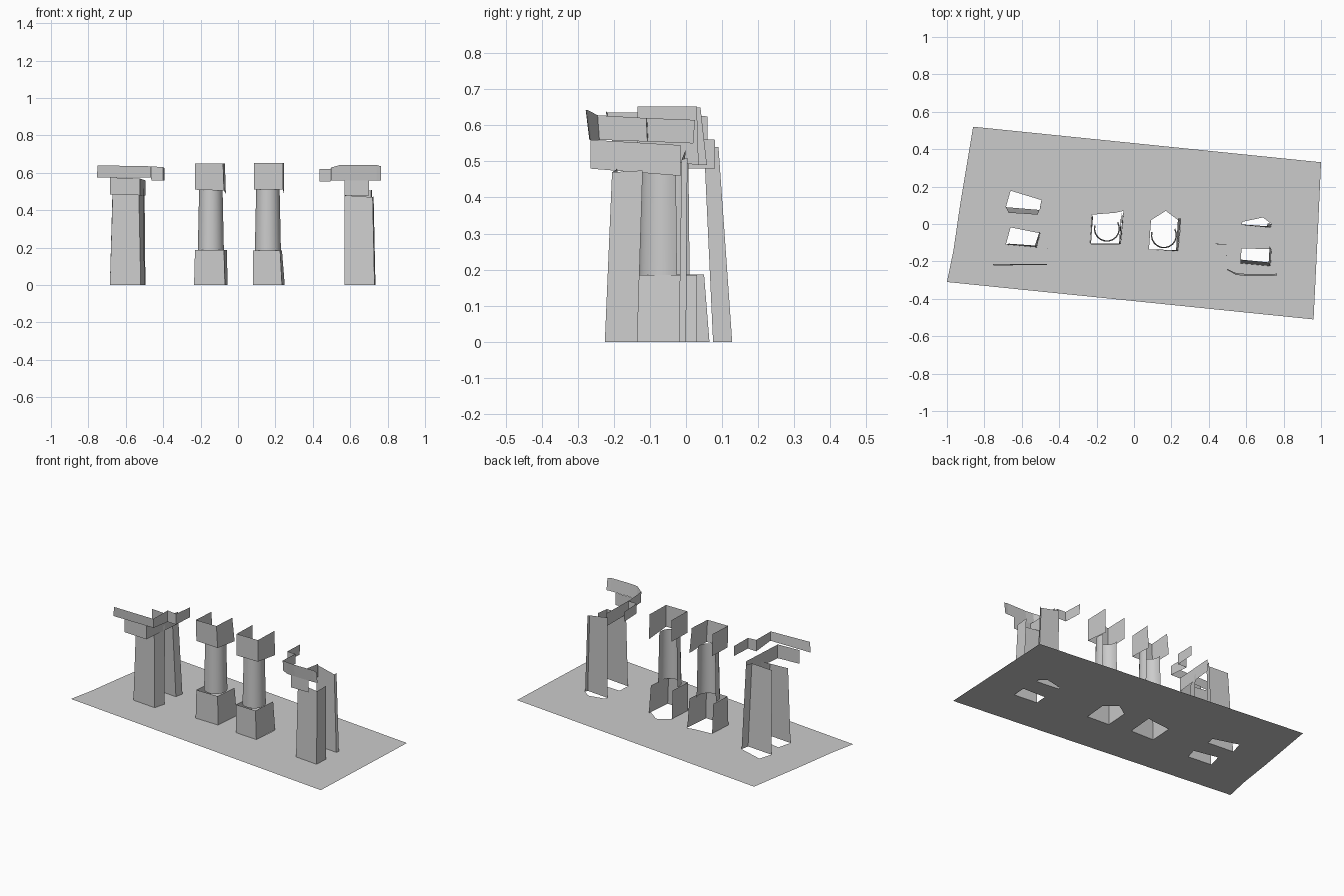
import bpy, math


def wall(name, low, high, z0, z1):
    """Open upright strip between a lower and an upper outline; z may vary per point."""
    n = len(low)
    zs = lambda z: z if isinstance(z, (list, tuple)) else [z] * n
    verts = [(x, y, z) for (x, y), z in zip(low, zs(z0))]
    verts += [(x, y, z) for (x, y), z in zip(high, zs(z1))]
    faces = [(i, i + 1, n + i + 1, n + i) for i in range(n - 1)]
    mesh = bpy.data.meshes.new(name)
    mesh.from_pydata(verts, [], faces)
    ob = bpy.data.objects.new(name, mesh)
    bpy.context.collection.objects.link(ob)
    return ob


def ground(name, outline, holes):
    """Flat sheet with openings under each support."""
    cu = bpy.data.curves.new(name, 'CURVE')
    cu.dimensions, cu.fill_mode = '2D', 'BOTH'
    for loop in [outline] + holes:
        s = cu.splines.new('POLY')
        s.points.add(len(loop) - 1)
        for p, (x, y) in zip(s.points, loop):
            p.co = (x, y, 0, 1)
        s.use_cyclic_u = True
    tmp = bpy.data.objects.new(name + "_outline", cu)
    bpy.context.collection.objects.link(tmp)
    bpy.context.view_layer.update()
    dg = bpy.context.evaluated_depsgraph_get()
    mesh = bpy.data.meshes.new_from_object(tmp.evaluated_get(dg))
    bpy.data.objects.remove(tmp)
    ob = bpy.data.objects.new(name, mesh)
    bpy.context.collection.objects.link(ob)


# Ground sheet
holes = [
    [(-.685, .09), (-.505, .075), (-.495, .128), (-.66, .178)],
    [(-.685, -.11), (-.52, -.125), (-.50, -.05), (-.66, -.018)],
    [(-.235, -.105), (-.07, -.108), (-.055, .07), (-.10, .06), (-.225, .05)],
    [(.08, -.135), (.235, -.145), (.25, .01), (.17, .07), (.09, .02)],
    [(.57, -.21), (.73, -.225), (.735, -.135), (.575, -.13)],
    [(.575, -.005), (.73, -.02), (.735, .0), (.69, .035), (.58, .012)],
]
ground("ground", [(-1, -.31), (.96, -.51), (.985, 0), (1, .33), (-.86, .52),
                  (-.93, .10), (-.965, -.14)], holes)

# Left pillars: front face and right side, tapering upward
wall("left_front_pillar", [(-.685, -.11), (-.52, -.125), (-.50, -.05)],
     [(-.67, -.105), (-.53, -.115), (-.505, -.04)], 0, [.49, .48, .52])
wall("left_back_pillar", [(-.685, .09), (-.505, .075), (-.495, .128)],
     [(-.67, .06), (-.515, .05), (-.50, .09)], 0, .54)

# Right pillars
wall("right_front_pillar", [(.57, -.21), (.73, -.225), (.735, -.135)],
     [(.57, -.19), (.72, -.205), (.725, -.12)], 0, [.48, .47, .475])
wall("right_back_pillar", [(.575, -.005), (.73, -.02), (.735, .0)],
     [(.575, -.002), (.71, -.012), (.715, .004)], 0, [.53, .505, .51])

# Lower blocks on the pillars
p = [(-.685, -.205), (-.525, -.205), (-.495, .08)]
wall("left_lower_block", p, p, [.485, .48, .48], [.575, .57, .56])
p = [(.70, -.265), (.57, -.265), (.595, -.015)]
wall("right_lower_block", p, p, [.48, .48, .46], [.56, .56, .545])

# Stepped beams on top
p = [(-.755, -.215), (-.465, -.215), (-.463, -.07), (-.40, -.073), (-.392, .06)]
q = [(-.75, -.222), (-.465, -.218), (-.463, -.07), (-.40, -.073), (-.392, .06)]
wall("left_beam", p, q, [.575, .575, .56, .56, .56], [.64, .635, .635, .63, .625])
p = [(.435, .02), (.435, -.105), (.495, -.107), (.497, -.24), (.545, -.262),
     (.60, -.267), (.74, -.268), (.765, -.265)]
q = [(.435, .025), (.435, -.108), (.495, -.11), (.497, -.245), (.545, -.272),
     (.60, -.278), (.74, -.278), (.765, -.275)]
wall("right_beam", p, q, [.55, .555, .555, .56, .56, .56, .56, .56],
     [.615, .62, .62, .628, .642, .642, .642, .635])

# Columns: three-sided base, open-backed round shaft, three-sided capital
wall("left_column_base", [(-.225, .05), (-.235, -.105), (-.07, -.108), (-.055, .065)],
     [(-.22, .03), (-.23, -.105), (-.075, -.105), (-.06, .05)], 0, .187)
wall("right_column_base", [(.09, .02), (.08, -.135), (.235, -.145), (.25, .03)],
     [(.09, .01), (.08, -.135), (.225, -.14), (.235, .03)], 0, .185)
wall("left_column_capital", [(-.225, .05), (-.23, -.105), (-.075, -.105), (-.065, .058)],
     [(-.22, .04), (-.23, -.11), (-.08, -.11), (-.07, .04)], [.51, .51, .505, .49], .65)
wall("right_column_capital", [(.09, .02), (.085, -.135), (.24, -.135), (.245, .035)],
     [(.09, .02), (.085, -.135), (.24, -.135), (.245, .03)], [.51, .51, .51, .49], .652)


def shaft(name, cx, cy, r0, r1, z0, z1, sides=12):
    ring = lambda r: [(cx + r * math.cos(a), cy + r * math.sin(a)) for a in
                      (math.radians(165 + 225 * i / sides) for i in range(sides + 1))]
    ob = wall(name, ring(r0), ring(r1), z0, z1)
    for f in ob.data.polygons:
        f.use_smooth = True


shaft("left_column_shaft", -.145, -.025, .07, .063, .185, .515)
shaft("right_column_shaft", .16, -.06, .07, .063, .185, .515)
